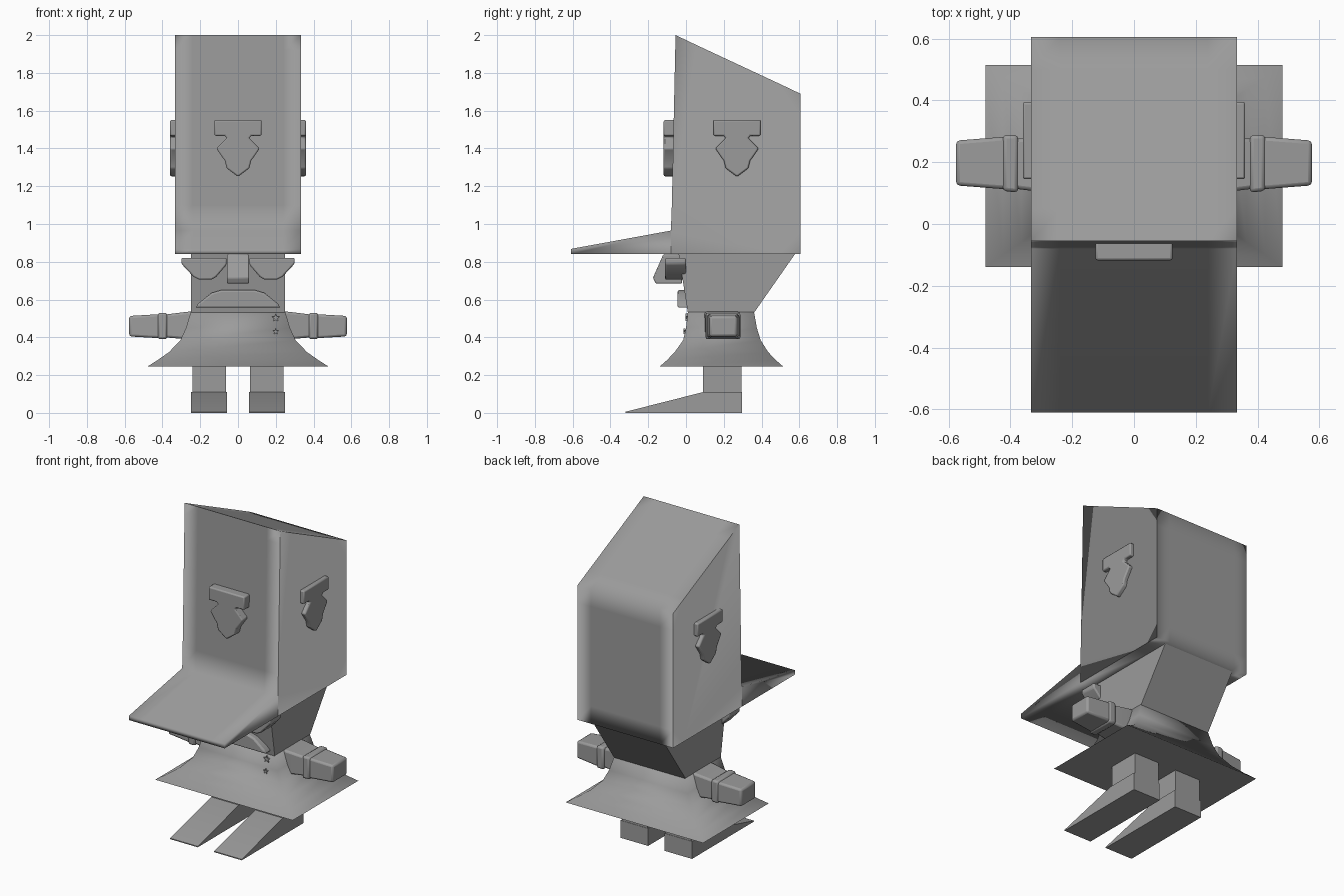
import bpy, bmesh, math

if "Cube" in bpy.data.objects:
    bpy.data.objects.remove(bpy.data.objects["Cube"])

grey = bpy.data.materials.new("mid grey")
grey.diffuse_color = (0.33, 0.33, 0.33, 1)
grey.use_nodes = True
grey.node_tree.nodes["Principled BSDF"].inputs["Base Color"].default_value = grey.diffuse_color


def finish(name, bm, angle=100, bevel=0):
    bmesh.ops.recalc_face_normals(bm, faces=bm.faces[:])
    me = bpy.data.meshes.new(name)
    bm.to_mesh(me)
    bm.free()
    ob = bpy.data.objects.new(name, me)
    bpy.context.collection.objects.link(ob)
    me.materials.append(grey)
    if bevel:
        mod = ob.modifiers.new("Bevel", 'BEVEL')
        mod.width, mod.segments = bevel, 2
    bpy.ops.object.select_all(action='DESELECT')
    ob.select_set(True)
    bpy.context.view_layer.objects.active = ob
    bpy.ops.object.shade_smooth_by_angle(angle=math.radians(angle))
    return ob


def loft(rings):
    """Skin equal-length rings of points and close both ends."""
    bm = bmesh.new()
    vs = [[bm.verts.new(p) for p in r] for r in rings]
    n = len(vs[0])
    for a, b in zip(vs, vs[1:]):
        for i in range(n):
            j = (i + 1) % n
            bm.faces.new((a[i], a[j], b[j], b[i]))
    caps = [bm.faces.new(vs[0]), bm.faces.new(vs[-1])]
    return bm, vs, caps


def along_x(pts, xs):
    return loft([[(x, y, z) for y, z in pts] for x in xs])


def along_y(pts, ys):
    return loft([[(x, y, z) for x, z in pts] for y in ys])


def z_rect(x, y0, y1, z):
    return [(-x, y0, z), (x, y0, z), (x, y1, z), (-x, y1, z)]


def mirrored(pts):
    return pts + [(-x, z) for x, z in reversed(pts) if x > 1e-4]


# Tall sloped cap with a flat brim; support loops soften its upright corners
cap_profile = [(-0.61, 0.84), (-0.61, 0.868), (-0.08, 0.965), (-0.075, 1.1),
               (-0.057, 1.92), (-0.055, 2.0), (0.05, 1.95), (0.5, 1.74),
               (0.605, 1.69), (0.605, 1.58), (0.605, 0.95), (0.605, 0.84),
               (0.5, 0.84), (-0.08, 0.84)]
bm, vs, caps = along_x(cap_profile, (-0.334, -0.24, 0.24, 0.334))
for face, ring in zip(caps, (vs[0], vs[-1])):
    bmesh.utils.face_split(face, ring[2], ring[13])
crowns = [f for f in bm.faces if len(f.verts) > 6]
bmesh.ops.inset_individual(bm, faces=crowns, thickness=0.09)
finish("cap", bm)

# Raised emblems on the front and both sides of the cap
badge = mirrored([(0, 1.25), (0.06, 1.295), (0.07, 1.335), (0.115, 1.40),
                  (0.06, 1.455), (0.07, 1.467), (0.125, 1.467), (0.125, 1.55)])
bm = along_y(badge, (-0.118, -0.05))[0]
finish("front_emblem", bm, 40, 0.012)
for side, label in ((-1, "left"), (1, "right")):
    bm = along_x([(y + 0.27, z) for y, z in badge], (side * 0.30, side * 0.36))[0]
    finish(label + "_emblem", bm, 40, 0.012)

# Head under the cap
bm = loft([z_rect(0.25, 0.01, 0.36, 0.53), z_rect(0.25, -0.04, 0.58, 0.845)])[0]
finish("head", bm, 40)

# Flared tunic
tunic = [(0.48, -0.14, 0.515, 0.245), (0.425, -0.10, 0.475, 0.28),
         (0.365, -0.06, 0.435, 0.322), (0.305, -0.015, 0.395, 0.385),
         (0.275, 0.0, 0.375, 0.45), (0.25, 0.01, 0.36, 0.535)]
bm = loft([z_rect(*r) for r in tunic])[0]
finish("tunic", bm)

# Nose and mouth
bm = along_x([(-0.12, 0.84), (-0.175, 0.715), (-0.16, 0.685), (-0.02, 0.685), (-0.02, 0.84)],
             (-0.058, 0.058))[0]
finish("nose", bm, 40, 0.006)
lip = [(0.225, 0.557), (0.21, 0.58), (0.14, 0.635), (0.09, 0.65)]
bm = along_y(mirrored(lip), (-0.045, 0.03))[0]
finish("mouth", bm, 40, 0.01)

for s, label in ((-1, "left"), (1, "right")):
    # Drooping eye block
    eye = [(0.06, 0.82), (0.30, 0.82), (0.30, 0.79), (0.235, 0.72), (0.205, 0.705),
           (0.14, 0.705), (0.115, 0.72), (0.06, 0.785)]
    bm = along_y([(s * x, z) for x, z in eye], (-0.11, 0.0))[0]
    finish(label + "_eye", bm, 40, 0.008)

    # Arm: sleeve, cuff and hand as tapering boxes (x, y0, y1, z0, z1)
    arm = {"sleeve": [(0.20, 0.095, 0.285, 0.385, 0.54), (0.27, 0.10, 0.285, 0.39, 0.535),
                      (0.39, 0.115, 0.275, 0.40, 0.52)],
           "cuff": [(0.375, 0.102, 0.288, 0.39, 0.53), (0.425, 0.107, 0.288, 0.39, 0.53)],
           "hand": [(0.41, 0.112, 0.283, 0.395, 0.523), (0.576, 0.125, 0.27, 0.405, 0.513)]}
    for part, secs in arm.items():
        bm = loft([[(s * x, a, c), (s * x, b, c), (s * x, b, d), (s * x, a, d)]
                   for x, a, b, c, d in secs])[0]
        finish(label + "_" + part, bm, 40, 0.012)

    # Leg and wedge shoe
    bm = along_x([(0.09, 0.09), (0.295, 0.09), (0.295, 0.26), (0.09, 0.26)],
                 (s * 0.063, s * 0.24))[0]
    finish(label + "_leg", bm, 40)
    bm = along_x([(-0.32, 0), (0.297, 0), (0.297, 0.11), (0.09, 0.11), (-0.32, 0.006)],
                 (s * 0.057, s * 0.25))[0]
    finish(label + "_shoe", bm, 40)

# Two tiny stars on the tunic chest
for name, z0, rad, y in (("upper_star", 0.503, 0.022, 0.004), ("lower_star", 0.43, 0.016, -0.006)):
    pts = []
    for i in range(10):
        r = rad if i % 2 == 0 else rad * 0.45
        a = math.pi / 2 + i * math.pi / 5
        pts.append((0.2 + r * math.cos(a), z0 + r * math.sin(a)))
    finish(name, along_y(pts, (y - 0.006, y + 0.003))[0], 40)
